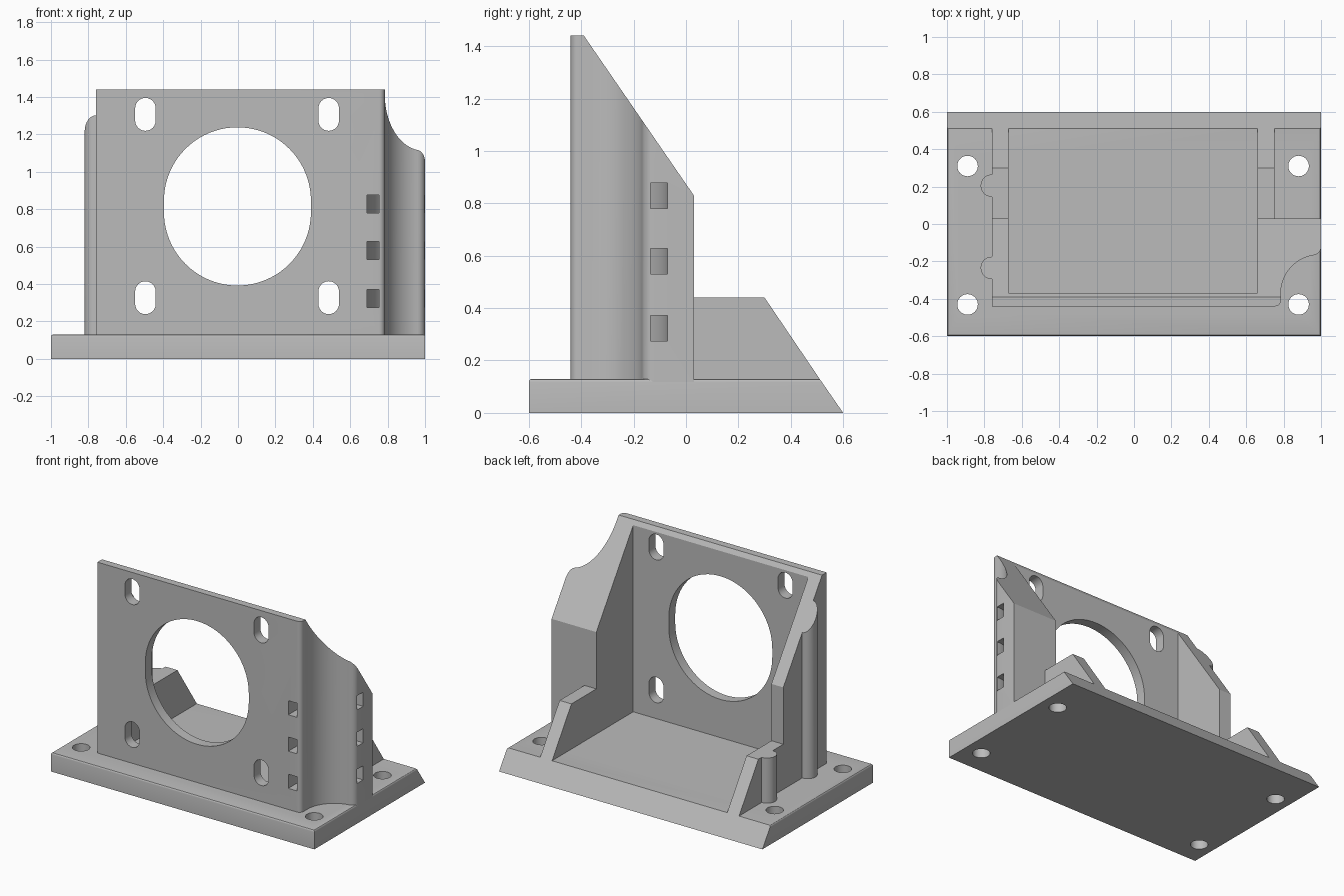
import bpy, bmesh
from math import cos, sin, radians
from mathutils import Vector

if "Cube" in bpy.data.objects:
    bpy.data.objects.remove(bpy.data.objects["Cube"])

grey = bpy.data.materials.new("matte_grey")
grey.use_nodes = True
colour = (0.5, 0.5, 0.5, 1)
grey.diffuse_color = colour
grey.node_tree.nodes["Principled BSDF"].inputs["Base Color"].default_value = colour

BASE_TOP = 0.13
TOP = 1.44
SHELF = 0.44


def arc(cx, cy, r, start, end, n=16):
    """Points along a circular arc, angles in degrees."""
    angles = [radians(start + (end - start) * i / n) for i in range(n + 1)]
    return [(cx + r * cos(a), cy + r * sin(a)) for a in angles]


def prism(bm, points, axis, low, high):
    """Extrude a 2D outline along x (y, z), y (x, z) or z (x, y)."""
    place = {"x": lambda p, d: (d, p[0], p[1]),
             "y": lambda p, d: (p[0], d, p[1]),
             "z": lambda p, d: (p[0], p[1], d)}[axis]
    face = bm.faces.new([bm.verts.new(place(p, low)) for p in points])
    made = bmesh.ops.extrude_face_region(bm, geom=[face], use_keep_orig=True)
    shift = Vector(place((0, 0), high - low))
    bmesh.ops.translate(bm, vec=shift,
                        verts=[v for v in made["geom"] if isinstance(v, bmesh.types.BMVert)])


def finish(bm, name):
    bmesh.ops.recalc_face_normals(bm, faces=bm.faces[:])
    mesh = bpy.data.meshes.new(name)
    bm.to_mesh(mesh)
    bm.free()
    mesh.materials.append(grey)
    obj = bpy.data.objects.new(name, mesh)
    bpy.context.collection.objects.link(obj)
    return obj


def cut(obj, bm):
    """Subtract the cutter shapes and keep the result as plain mesh."""
    cutter = finish(bm, "cutter")
    mod = obj.modifiers.new("holes", "BOOLEAN")
    mod.operation, mod.solver, mod.object = "DIFFERENCE", "EXACT", cutter
    graph = bpy.context.evaluated_depsgraph_get()
    result = bpy.data.meshes.new_from_object(obj.evaluated_get(graph))
    obj.modifiers.clear()
    obj.data = result
    bpy.data.objects.remove(cutter)


def smooth(obj):
    bpy.ops.object.select_all(action="DESELECT")
    obj.select_set(True)
    bpy.context.view_layer.objects.active = obj
    bpy.ops.object.shade_smooth_by_angle(angle=radians(30))


# Base plate with a sloped back and softened top edges
bm = bmesh.new()
prism(bm, [(-0.6, 0), (0.6, 0), (0.51, BASE_TOP), (-0.6, BASE_TOP)], "x", -1, 1)
rim = [e for e in bm.edges
       if all(v.co.z > 0.1 for v in e.verts) and not all(v.co.y > 0.5 for v in e.verts)]
bmesh.ops.bevel(bm, geom=rim, offset=0.012, segments=3, profile=0.5, affect="EDGES")
base = finish(bm, "base_plate")

# Mounting holes
holes = bmesh.new()
for x in (-0.89, 0.88):
    for y in (-0.43, 0.31):
        prism(holes, arc(x, y, 0.055, 0, 348.75, 31), "z", -0.1, 0.3)
cut(base, holes)
smooth(base)

# Upright body: front wall, side walls, ribbed left and scooped corner block
plan = [(-0.76, -0.44)]
plan += arc(0.755, -0.41, 0.03, -90, 0, 6)
plan += arc(0.99, -0.37, 0.205, 180, 98, 20)
plan += arc(0.955, -0.1225, 0.045, -82, 0, 8)
plan += [(1, 0.03), (0.66, 0.03), (0.66, -0.37), (-0.67, -0.37), (-0.67, 0.03), (-0.76, 0.03)]
plan += arc(-0.76, -0.235, 0.06, 90, 270)
bm = bmesh.new()
prism(bm, plan, "z", BASE_TOP - 0.015, TOP)

# Slope the top down towards the back
sliced = bmesh.ops.bisect_plane(bm, geom=bm.verts[:] + bm.edges[:] + bm.faces[:],
                                plane_co=(0, 0.03, 0.83), plane_no=(0, 0.61, 0.42),
                                clear_outer=True)
open_edges = [e for e in bm.edges if e.is_boundary]
bmesh.ops.holes_fill(bm, edges=open_edges, sides=0)
body = finish(bm, "upright_body")

# Large opening and four slots through the front wall
holes = bmesh.new()


def slot(x, z, r, half, n):
    outline = arc(x, z + half, r, 0, 180, n) + arc(x, z - half, r, 180, 360, n)
    prism(holes, outline, "y", -0.6, -0.2)


slot(-0.003, 0.815, 0.393, 0.03, 40)
for x in (-0.495, 0.485):
    for z in (0.327, 1.307):
        slot(x, z, 0.055, 0.033, 12)

# Curved tie channels through the corner block
for z in (0.275, 0.53, 0.78):
    channel = [(0.69, -0.6)] + arc(0.99, -0.37, 0.30, 180, 90) + [(1.2, -0.07), (1.2, -0.14)]
    channel += arc(0.99, -0.37, 0.235, 90, 180) + [(0.755, -0.6)]
    prism(holes, channel, "z", z, z + 0.097)
cut(body, holes)
smooth(body)

# Low rear side walls
profile = [(0.03, BASE_TOP), (0.51, BASE_TOP), (0.3, SHELF), (0.03, SHELF)]
for name, x in (("right_rear_wall", -0.76), ("left_rear_wall", 0.66)):
    bm = bmesh.new()
    prism(bm, profile, "x", x, x + 0.09)
    finish(bm, name)

# Half-round rib on the low right wall
bm = bmesh.new()
prism(bm, arc(-0.76, 0.205, 0.06, 90, 270), "z", BASE_TOP, SHELF)
smooth(finish(bm, "right_rear_rib"))
